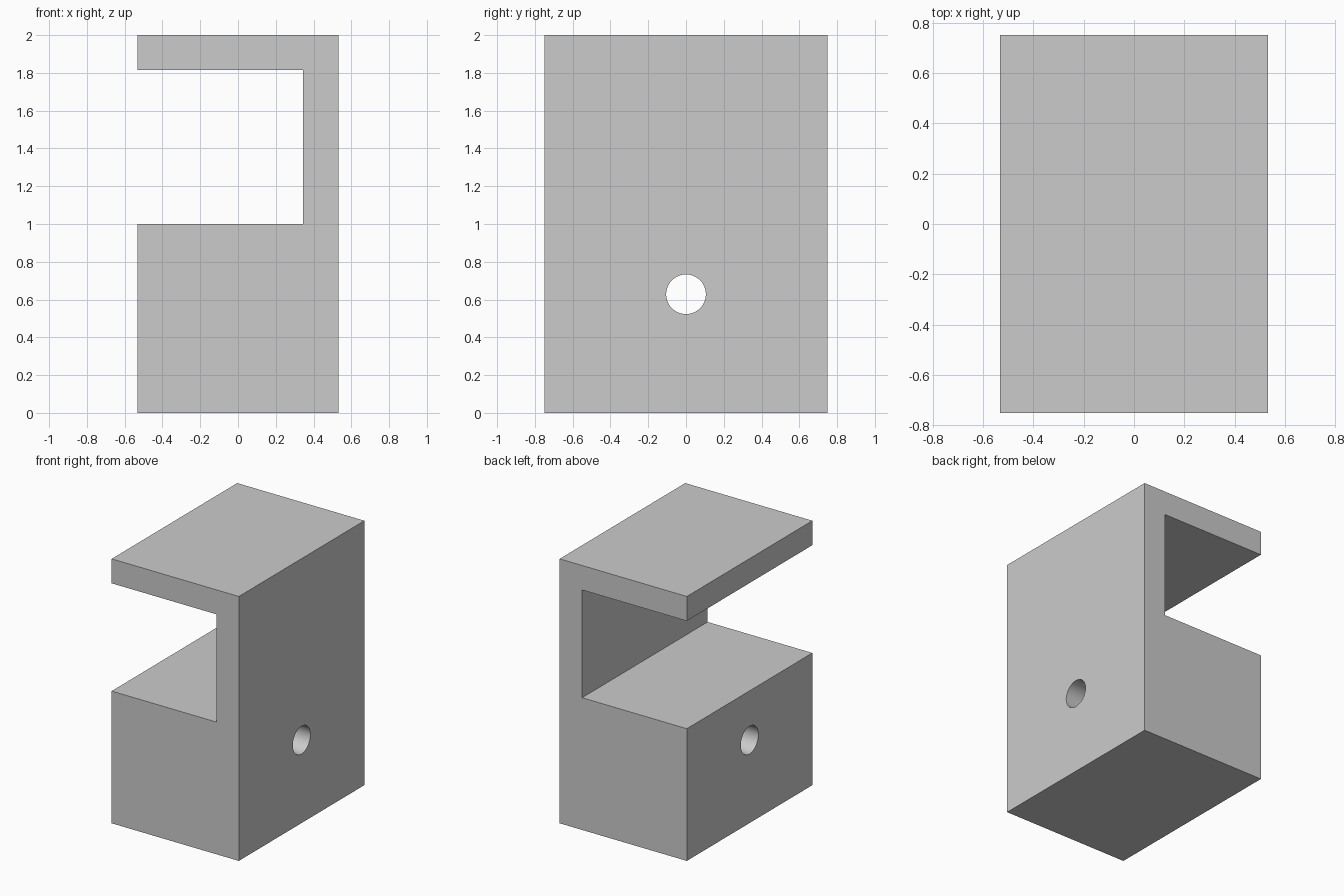
import bpy, bmesh, math

if "Cube" in bpy.data.objects:
    bpy.data.objects.remove(bpy.data.objects["Cube"])

DEPTH = 1.5
grey = bpy.data.materials.new("light grey")
grey.diffuse_color = (0.6, 0.6, 0.6, 1)
grey.use_nodes = True
grey.node_tree.nodes["Principled BSDF"].inputs["Base Color"].default_value = grey.diffuse_color

# Bracket body: C-shaped profile extruded from front to back
profile = [(-0.532, 0), (0.532, 0), (0.532, 2), (-0.532, 2),
           (-0.532, 1.815), (0.344, 1.815), (0.344, 1.0), (-0.532, 1.0)]
bm = bmesh.new()
face = bm.faces.new([bm.verts.new((x, -DEPTH / 2, z)) for x, z in profile])
ext = bmesh.ops.extrude_face_region(bm, geom=[face])
verts = [v for v in ext["geom"] if isinstance(v, bmesh.types.BMVert)]
bmesh.ops.translate(bm, verts=verts, vec=(0, DEPTH, 0))
bmesh.ops.recalc_face_normals(bm, faces=bm.faces)
mesh = bpy.data.meshes.new("bracket_body")
bm.to_mesh(mesh)
bm.free()
mesh.materials.append(grey)
body = bpy.data.objects.new("bracket_body", mesh)
bpy.context.collection.objects.link(body)

# Round bore running sideways through the base block
bpy.ops.mesh.primitive_cylinder_add(vertices=64, radius=0.105, depth=1.6,
                                    location=(0, 0, 0.628),
                                    rotation=(0, math.pi / 2, 0))
cutter = bpy.context.object
cutter.name = "bore_cutter"
cutter.data.materials.append(grey)
cut = body.modifiers.new("bore", "BOOLEAN")
cut.operation = "DIFFERENCE"
cut.solver = "EXACT"
cut.object = cutter

# Apply the cut, drop the helper, and smooth only the bore wall
bpy.ops.object.select_all(action="DESELECT")
body.select_set(True)
bpy.context.view_layer.objects.active = body
bpy.ops.object.modifier_apply(modifier=cut.name)
bpy.data.objects.remove(cutter)
bpy.ops.object.shade_smooth_by_angle(angle=math.radians(30))
